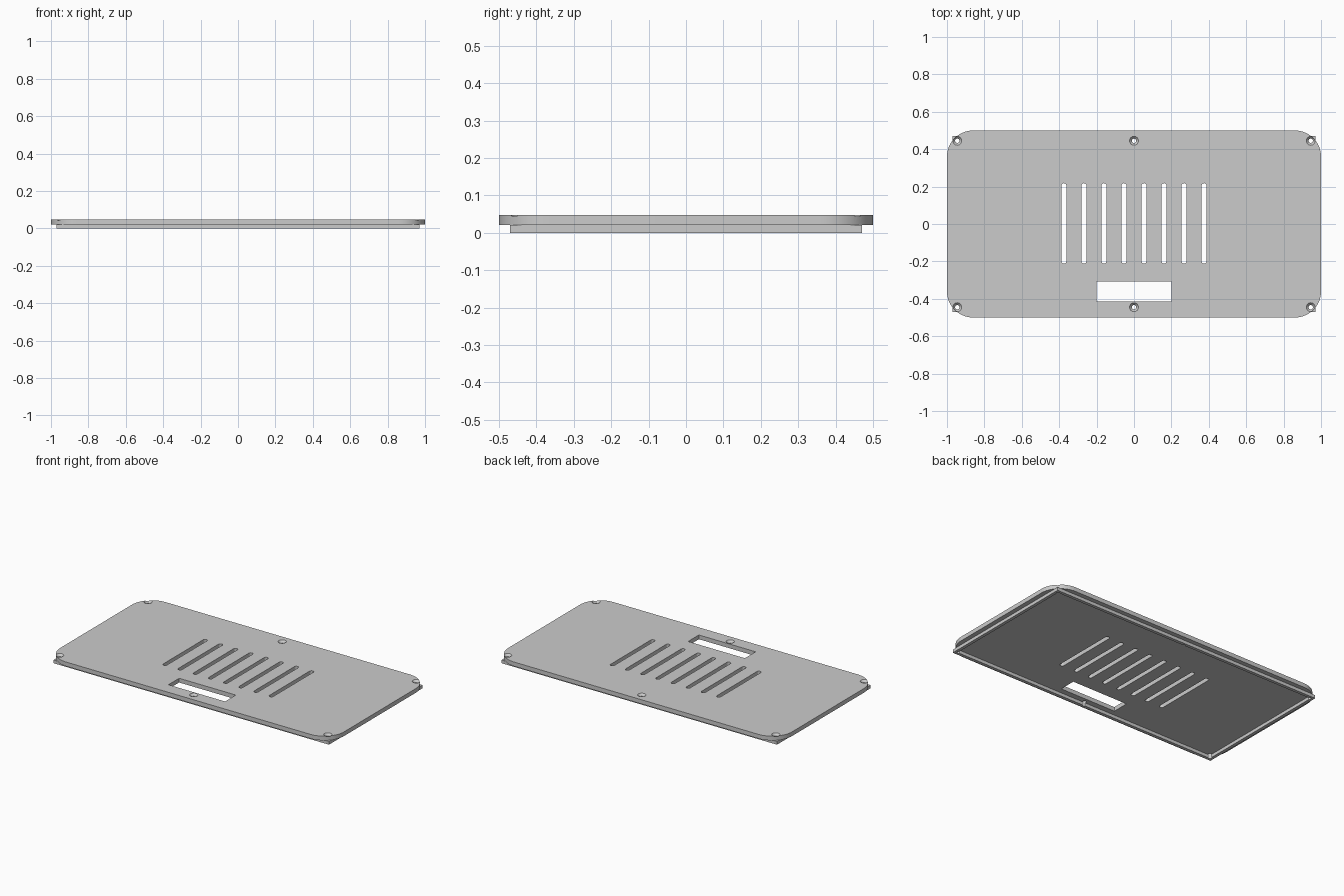
import bpy, bmesh
from math import cos, sin, pi

cube = bpy.data.objects.get("Cube")
if cube:
    bpy.data.objects.remove(cube, do_unlink=True)

grey = bpy.data.materials.new("light_grey")
grey.use_nodes = True
colour = (0.6, 0.6, 0.6, 1)
grey.diffuse_color = colour
grey.node_tree.nodes["Principled BSDF"].inputs["Base Color"].default_value = colour

LIP_H, TOP = 0.0205, 0.0475
LOW, HIGH = -0.02, 0.08          # reach of through cuts


def outline(hx, hy, r=0, centre=(0, 0), steps=8):
    """Rectangle with rounded corners; r == hx gives a slot or circle."""
    pts = []
    for k, (sx, sy) in enumerate([(1, 1), (-1, 1), (-1, -1), (1, -1)]):
        for i in range(steps + 1 if r else 1):
            a = (k + i / steps) * pi / 2
            pts.append((centre[0] + sx * (hx - r) + r * cos(a),
                        centre[1] + sy * (hy - r) + r * sin(a)))
    return pts


def loft(bm, levels):
    """Closed solid through a stack of (outline, z) levels."""
    rings = [[bm.verts.new((x, y, z)) for x, y in pts] for pts, z in levels]
    n = len(rings[0])
    bm.faces.new(rings[0][::-1])
    bm.faces.new(rings[-1])
    for a, b in zip(rings, rings[1:]):
        for i in range(n):
            j = (i + 1) % n
            bm.faces.new((a[i], a[j], b[j], b[i]))


def make(name, solids):
    bm = bmesh.new()
    for levels in solids:
        loft(bm, levels)
    bmesh.ops.remove_doubles(bm, verts=bm.verts, dist=1e-5)
    bmesh.ops.recalc_face_normals(bm, faces=bm.faces)
    mesh = bpy.data.meshes.new(name)
    bm.to_mesh(mesh)
    bm.free()
    mesh.materials.append(grey)
    ob = bpy.data.objects.new(name, mesh)
    bpy.context.collection.objects.link(ob)
    return ob


def cut(ob, cutter):
    mod = ob.modifiers.new("cut", 'BOOLEAN')
    mod.operation, mod.solver, mod.object = 'DIFFERENCE', 'EXACT', cutter
    bpy.context.view_layer.objects.active = ob
    bpy.ops.object.modifier_apply(modifier=mod.name)


def through(pts):
    return [(pts, LOW), (pts, HIGH)]


# Countersunk screw holes along the front and back edges
def screw(x, y):
    profile = [(0.0115, LOW), (0.0115, 0.034), (0.024, TOP), (0.024, HIGH)]
    return [(outline(r, r, r, (x, y), 6), z) for r, z in profile]


screws = [screw(x, y) for x in (-0.945, 0, 0.945) for y in (-0.445, 0.445)]

# Vent slots and the display window
slots = [through(outline(0.0133, 0.215, 0.0133, ((i - 3.5) * 0.107, 0.003)))
         for i in range(8)]
window = through(outline(0.2, 0.054, centre=(0, -0.361)))

plate = make("cover_plate", [[(outline(1, 0.5, 0.14, steps=16), z) for z in (LIP_H, TOP)]])
lip = make("locating_lip", [[(outline(0.971, 0.471), z) for z in (0, LIP_H)]])
openings = make("opening_cutter", screws + slots + [window])
hollow = make("lip_cutter", [through(outline(0.951, 0.451))])

cut(plate, openings)
cut(lip, hollow)
cut(lip, openings)
for helper in (openings, hollow):
    bpy.data.objects.remove(helper, do_unlink=True)

# Smooth the rounded walls, keep edges crisp
bpy.ops.object.select_all(action='DESELECT')
for ob in (plate, lip):
    ob.select_set(True)
bpy.context.view_layer.objects.active = plate
bpy.ops.object.shade_smooth_by_angle(angle=pi / 6)
